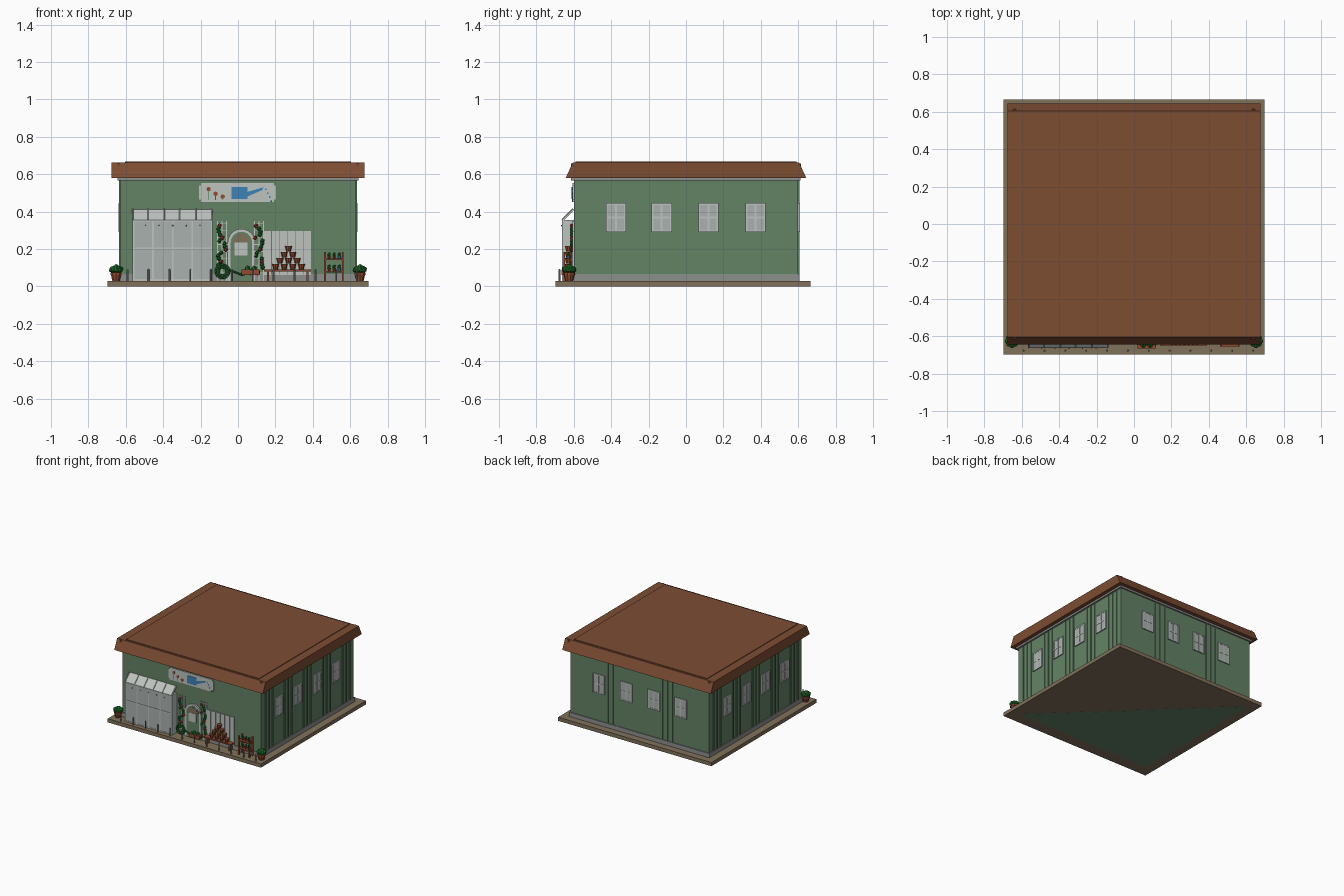
import bpy, bmesh, math, random
from mathutils import Matrix, Vector

random.seed(4)
cube = bpy.data.objects.get("Cube")
if cube:
    bpy.data.objects.remove(cube)


def material(name, r, g, b):
    m = bpy.data.materials.new(name)
    m.use_nodes = True
    col = [(c / 255) ** 2.2 for c in (r, g, b)] + [1]
    m.diffuse_color = col
    m.node_tree.nodes["Principled BSDF"].inputs["Base Color"].default_value = col
    return m


GREEN = material("wall green", 100, 130, 102)
ROOF = material("roof brown", 124, 78, 54)
TAN = material("paving tan", 128, 112, 90)
WHITE = material("pale paint", 188, 194, 190)
GLASS = material("window grey", 168, 176, 173)
GREY = material("trim grey", 140, 142, 140)
LEAF = material("leaf green", 38, 118, 48)
CLAY = material("clay", 142, 76, 50)
BLUE = material("can blue", 62, 130, 180)
RED = material("flower red", 175, 60, 52)


class Part:
    """Collects simple solids into one object of one colour."""

    def __init__(self, name, mat):
        self.name, self.mat, self.bm = name, mat, bmesh.new()

    def box(self, x0, x1, y0, y1, z0, z1):
        m = Matrix.Translation(((x0 + x1) / 2, (y0 + y1) / 2, (z0 + z1) / 2))
        m = m @ Matrix.Diagonal((abs(x1 - x0), abs(y1 - y0), abs(z1 - z0), 1))
        bmesh.ops.create_cube(self.bm, size=1, matrix=m)
        return self

    def wall_box(self, side, u0, u1, d0, d1, z0, z1):
        # u runs along the wall, d is the distance out of it
        if side == "front":
            return self.box(u0, u1, -FY - d1, -FY - d0, z0, z1)
        if side == "back":
            return self.box(u0, u1, FY + d0, FY + d1, z0, z1)
        s = 1 if side == "left" else -1
        return self.box(s * (FX + d0), s * (FX + d1), u0, u1, z0, z1)

    def rod(self, a, b, r0, r1=None, sides=8):
        a, b = Vector(a), Vector(b)
        rot = (b - a).to_track_quat("Z", "Y").to_matrix().to_4x4()
        bmesh.ops.create_cone(self.bm, cap_ends=True, segments=sides, radius1=r0,
                              radius2=r0 if r1 is None else r1, depth=(b - a).length,
                              matrix=Matrix.Translation((a + b) / 2) @ rot)
        return self

    def ball(self, p, r):
        bmesh.ops.create_icosphere(self.bm, subdivisions=1, radius=r,
                                   matrix=Matrix.Translation(p))
        return self

    def prism(self, pts, vec):
        f = self.bm.faces.new([self.bm.verts.new(p) for p in pts])
        top = bmesh.ops.extrude_face_region(self.bm, geom=[f])["geom"]
        bmesh.ops.translate(self.bm, vec=vec,
                            verts=[v for v in top if isinstance(v, bmesh.types.BMVert)])
        return self

    def done(self):
        bmesh.ops.recalc_face_normals(self.bm, faces=self.bm.faces)
        me = bpy.data.meshes.new(self.name)
        self.bm.to_mesh(me)
        self.bm.free()
        me.materials.append(self.mat)
        bpy.context.collection.objects.link(bpy.data.objects.new(self.name, me))


FX, FY = 0.63, 0.6

# Building shell
Part("paving", TAN).box(-0.697, 0.697, -0.697, 0.665, 0, 0.03).done()
Part("floor_underside", GREEN).prism(
    [(-0.62, -0.6, 0), (0.62, -0.6, 0), (-0.62, 0.6, 0)], (0, 0, -0.001)).done()
Part("walls", GREEN).box(-FX, FX, -FY, FY, 0.03, 0.58).done()
trim = Part("plinth_and_eaves", GREY)
trim.box(-0.637, 0.637, -0.605, 0.607, 0.03, 0.065)
trim.box(-0.645, 0.645, -0.615, 0.612, 0.565, 0.582)
trim.done()
roof = Part("roof", ROOF)
roof.prism([(-0.675, -0.643, 0.58), (-0.675, -0.605, 0.662), (-0.675, 0.605, 0.662),
            (-0.675, 0.643, 0.58)], (1.35, 0, 0))
roof.box(-0.605, 0.605, -0.59, 0.59, 0.66, 0.667)
for x in (-0.64, 0.64):
    for y in (-0.61, 0.61):
        roof.box(x - 0.008, x + 0.008, y - 0.006, y + 0.006, 0.64, 0.658)
roof.done()

# Battens and windows on the sides and back
battens, frames, panes = Part("battens", GREEN), Part("window_frames", WHITE), Part("panes", GLASS)
side_u = (-0.375, -0.13, 0.12, 0.372)
for side, half in (("left", FY), ("right", FY), ("back", FX)):
    for u in side_u:
        frames.wall_box(side, u - 0.054, u + 0.054, 0, 0.005, 0.29, 0.445)
        for a in (-0.054, -0.005, 0.044):
            frames.wall_box(side, u + a, u + a + 0.01, 0, 0.01, 0.29, 0.445)
        for z in (0.29, 0.3625, 0.435):
            frames.wall_box(side, u - 0.054, u + 0.054, 0, 0.009, z, z + 0.01)
        panes.wall_box(side, u - 0.045, u + 0.045, 0.004, 0.007, 0.3, 0.436)
    groups = (-0.252, 0.246) if side == "back" else (-0.5, -0.252, -0.005, 0.246, 0.5)
    for c in groups:
        for k in (-0.045, 0, 0.045):
            battens.wall_box(side, c + k - 0.005, c + k + 0.005, 0, 0.006, 0.065, 0.565)
for p in (battens, frames, panes):
    p.done()

# Sign with a painted watering can and flowers
sign = Part("sign_board", WHITE).wall_box("front", -0.198, 0.193, 0, 0.008, 0.452, 0.552)
sign.wall_box("front", -0.208, 0.204, 0, 0.008, 0.465, 0.54).done()
can = Part("sign_can", BLUE).wall_box("front", -0.035, 0.05, 0.008, 0.011, 0.467, 0.53)
can.prism([(0.05, -0.609, 0.48), (0.13, -0.609, 0.515), (0.137, -0.609, 0.53),
           (0.05, -0.609, 0.505)], (0, -0.003, 0))
for i in range(4):
    x, z = 0.145 + 0.01 * i, 0.515 - 0.021 * i
    can.wall_box("front", x, x + 0.008, 0.008, 0.01, z, z + 0.009)
can.done()
blooms, stems = Part("sign_flowers", CLAY), Part("sign_stems", LEAF)
for x, z in ((-0.157, 0.52), (-0.12, 0.495), (-0.082, 0.48)):
    blooms.rod((x, -0.607, z), (x, -0.611, z), 0.012)
    stems.wall_box("front", x - 0.002, x + 0.002, 0.008, 0.01, 0.463, z - 0.01)
blooms.done()
stems.done()

# Lean-to greenhouse
Part("greenhouse_body", GLASS).box(-0.56, -0.14, -0.66, -0.6, 0.03, 0.35).done()
bars, knobs = Part("greenhouse_frame", WHITE), Part("greenhouse_knobs", GREY)
for i in range(5):
    x = -0.563 + i * 0.1045
    bars.box(x, x + 0.009, -0.664, -0.6, 0.03, 0.355)
    knobs.ball((-0.495 + i * 0.073, -0.665, 0.325), 0.004)
for z in (0.03, 0.2, 0.346):
    bars.box(-0.563, -0.136, -0.663, -0.6, z, z + 0.009)
bars.prism([(-0.563, -0.664, 0.352), (-0.563, -0.602, 0.412), (-0.563, -0.6, 0.405),
            (-0.563, -0.655, 0.35)], (0.427, 0, 0))
for i in range(6):
    x = -0.563 + i * 0.084
    bars.rod((x, -0.662, 0.356), (x, -0.603, 0.415), 0.004)
bars.done()
knobs.done()


# Arched door
def arch(w, z0, y):
    pts = [(0.018 + w * math.cos(a * math.pi / 12), y, 0.235 + w * math.sin(a * math.pi / 12))
           for a in range(13)]
    return [(0.018 + w, y, z0)] + pts + [(0.018 - w, y, z0)]


Part("door_surround", WHITE).prism(arch(0.073, 0.03, -0.6), (0, -0.012, 0)).done()
Part("door", GREEN).prism(arch(0.057, 0.03, -0.61), (0, -0.005, 0)).done()
fan = [p for p in arch(0.045, 0.24, -0.614)][1:-1]
Part("door_fanlight", TAN).prism(fan, (0, -0.003, 0)).done()
Part("door_window", WHITE).wall_box("front", -0.018, 0.052, 0.013, 0.019, 0.165, 0.235).done()

# Trellises with climbing plants
trellis, vines, roses = Part("trellis", WHITE), Part("vines", LEAF), Part("roses", RED)
for c in (-0.085, 0.112):
    for k in (-0.024, 0, 0.024):
        trellis.wall_box("front", c + k - 0.002, c + k + 0.002, 0, 0.006, 0.03, 0.35)
    for i in range(8):
        trellis.wall_box("front", c - 0.028, c + 0.028, 0, 0.005, 0.07 + i * 0.038, 0.074 + i * 0.038)
    for i in range(15):
        p = (c + random.uniform(-0.025, 0.025), -0.611, 0.1 + i * 0.016)
        (roses if i % 4 == 2 else vines).ball(p, 0.012)
trellis.done()
roses.done()


# Pot display: slatted backboard, bench and a pyramid of pots
slats = Part("slat_board", WHITE)
for i in range(6):
    slats.wall_box("front", 0.138 + i * 0.0425, 0.177 + i * 0.0425, 0, 0.007, 0.06, 0.295)
slats.done()
wood, pots = Part("benches_and_shelves", CLAY), Part("pots", CLAY)


def pot(x, y, z, r, h):
    pots.rod((x, y, z), (x, y, z + h * 0.7), r * 0.65, r * 0.9, 10)
    pots.rod((x, y, z + h * 0.7), (x, y, z + h), r, r, 10)


wood.box(0.14, 0.39, -0.65, -0.607, 0.08, 0.09)
for x in (0.155, 0.365):
    wood.box(x, x + 0.012, -0.645, -0.61, 0.03, 0.08)
for row in range(4):
    for i in range(4 - row):
        pot(0.27 + (i - (3 - row) / 2) * 0.046, -0.628, 0.09 + row * 0.032, 0.019, 0.03)

# Small plant shelf
for x in (0.46, 0.555):
    for y in (-0.655, -0.615):
        wood.box(x, x + 0.01, y, y + 0.009, 0.03, 0.185)
for z in (0.075, 0.14):
    wood.box(0.46, 0.565, -0.655, -0.606, z, z + 0.008)
blue_pots = Part("blue_pots", BLUE)
for i in range(3):
    x = 0.487 + i * 0.027
    for z in (0.083, 0.148):
        if i == 2:
            blue_pots.rod((x, -0.63, z), (x, -0.63, z + 0.018), 0.009)
        else:
            pot(x, -0.63, z, 0.01, 0.016)
        vines.ball((x, -0.63, z + 0.024), 0.01)
blue_pots.done()

# Planter box by the door and corner planters
wood.box(0.02, 0.115, -0.665, -0.625, 0.06, 0.09)
for i in range(5):
    vines.ball((0.032 + i * 0.018, -0.645, 0.075 + 0.02 * (i % 2)), 0.017)
for x in (-0.652, 0.652):
    pot(x, -0.625, 0.03, 0.032, 0.045)
    for k in range(8):
        a = k * math.pi / 4
        vines.ball((x + 0.021 * math.cos(a), -0.625 + 0.021 * math.sin(a), 0.09), 0.019)
    vines.ball((x, -0.625, 0.095), 0.025)
for p in (vines, wood, pots):
    p.done()

# Coiled hose
hose = Part("hose", LEAF)
for r in (0.036, 0.022):
    for k in range(16):
        a, b = k * math.pi / 8, (k + 1) * math.pi / 8
        hose.rod((-0.083 + r * math.cos(a), -0.625, 0.08 + r * math.sin(a)),
                 (-0.083 + r * math.cos(b), -0.625, 0.08 + r * math.sin(b)), 0.006, sides=6)
hose.rod((-0.05, -0.63, 0.09), (0.025, -0.64, 0.06), 0.005).done()

# Kerb posts
posts = Part("kerb_posts", GREY)
for i in range(12):
    x = -0.59 + i * 0.1115
    posts.rod((x, -0.677, 0.03), (x, -0.677, 0.085), 0.005).ball((x, -0.677, 0.087), 0.006)
posts.done()
